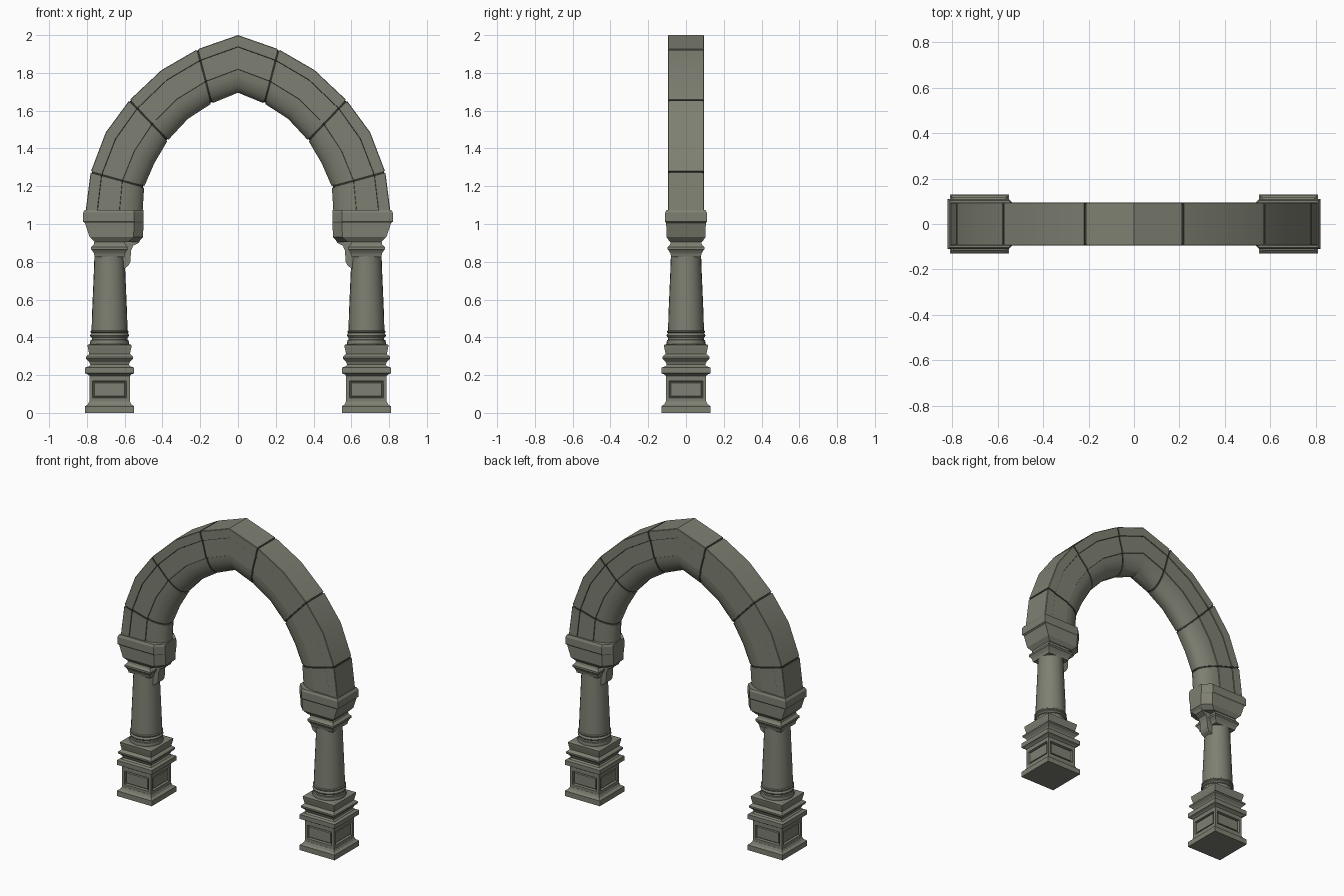
import bpy, bmesh, math
from mathutils import Vector

if "Cube" in bpy.data.objects:
    bpy.data.objects.remove(bpy.data.objects["Cube"])

CX = 0.68  # column centre line

stone = bpy.data.materials.new("stone")
stone.diffuse_color = (.21, .215, .168, 1)
stone.use_nodes = True
stone.node_tree.nodes["Principled BSDF"].inputs["Base Color"].default_value = stone.diffuse_color
dark_joint = bpy.data.materials.new("dark_joint")
dark_joint.diffuse_color = (.03, .03, .025, 1)
dark_joint.use_nodes = True
dark_joint.node_tree.nodes["Principled BSDF"].inputs["Base Color"].default_value = dark_joint.diffuse_color


def finish(name, bm, mirror=True, smooth=False, mat=stone):
    bmesh.ops.recalc_face_normals(bm, faces=bm.faces)
    me = bpy.data.meshes.new(name)
    bm.to_mesh(me)
    bm.free()
    me.materials.append(mat)
    ob = bpy.data.objects.new(name, me)
    bpy.context.collection.objects.link(ob)
    if mirror:
        ob.modifiers.new("mirror", 'MIRROR').use_axis[0] = True
    if smooth:
        bpy.ops.object.select_all(action='DESELECT')
        ob.select_set(True)
        bpy.context.view_layer.objects.active = ob
        bpy.ops.object.shade_smooth_by_angle(angle=math.radians(32))
    return ob


def loft(bm, rings):
    """Skin a list of closed point rings and cap both ends."""
    vs = [[bm.verts.new(p) for p in r] for r in rings]
    n = len(vs[0])
    for a, b in zip(vs, vs[1:]):
        for i in range(n):
            bm.faces.new((a[i], a[(i + 1) % n], b[(i + 1) % n], b[i]))
    bm.faces.new(vs[0])
    bm.faces.new(vs[-1])


def rect(x0, x1, y, z):
    return [(x0, -y, z), (x1, -y, z), (x1, y, z), (x0, y, z)]


def square_stack(name, profile):
    bm = bmesh.new()
    loft(bm, [rect(CX - h, CX + h, h, z) for h, z in profile])
    return finish(name, bm)


def turned(name, profile, n=24):
    bm = bmesh.new()
    loft(bm, [[(CX + r * math.cos(math.tau * i / n), r * math.sin(math.tau * i / n), z)
               for i in range(n)] for r, z in profile])
    return finish(name, bm, smooth=True)


# Plinth foot, pedestal cap and square base mouldings
square_stack("plinth_foot", [(.13, 0), (.13, .035), (.115, .045), (.108, .06)])
square_stack("pedestal_cap", [(.105, .195), (.118, .205), (.13, .21), (.13, .24), (.115, .245)])
square_stack("column_base", [(.115, .24), (.102, .255), (.108, .27), (.125, .287), (.125, .297),
                             (.108, .312), (.115, .345), (.117, .36), (.1, .365)])

# Pedestal with a framed panel on each side
bm = bmesh.new()
loft(bm, [rect(CX - .107, CX + .107, .107, z) for z in (.05, .063, .187, .205)])
bmesh.ops.recalc_face_normals(bm, faces=bm.faces)
sides = [f for f in bm.faces if abs(f.normal.z) < .1 and .1 < f.calc_center_median().z < .15]
for thick, depth in ((.024, 0), (.005, -.014), (.006, 0), (.004, .009)):
    bmesh.ops.inset_individual(bm, faces=sides, thickness=thick, depth=depth)
finish("pedestal", bm)

# Round shaft with ring mouldings
turned("shaft", [(.1, .355), (.104, .37), (.1, .385), (.094, .388), (.094, .398), (.1, .402),
                 (.103, .41), (.1, .418), (.096, .422), (.101, .427), (.101, .433), (.095, .437),
                 (.093, .52), (.083, .75), (.08, .835)])

# Square capital
square_stack("capital", [(.078, .825), (.083, .845), (.092, .86), (.097, .865), (.097, .877),
                         (.084, .89), (.08, .91), (.084, .935)])


# Impost block: chamfered inner corners, sloped outer side, top slab
def impost_ring(x0, x1, y, z, cut=.05):
    return [(x0, -y + cut, z), (x0 + cut, -y, z), (x1, -y, z),
            (x1, y, z), (x0 + cut, y, z), (x0, y - cut, z)]


bm = bmesh.new()
loft(bm, [impost_ring(.53, .76, .085, .905), impost_ring(.503, .785, .103, .93),
          impost_ring(.5, .81, .105, 1.005), impost_ring(.5, .82, .11, 1.012),
          impost_ring(.5, .82, .11, 1.06), impost_ring(.5, .81, .103, 1.075)])
finish("impost", bm)

# Scrolled bracket under the inner side of the impost
outline = [(.68, .92), (.515, .92), (.525, .9), (.555, .885), (.566, .86), (.57, .8),
           (.58, .78), (.605, .762), (.68, .762)]
bm = bmesh.new()
loft(bm, [[(x, y, z) for x, z in outline] for y in (-.035, .035)])
finish("bracket", bm)

# Pointed arch: matching outer and inner stations, springing to apex
outer = [(.807, 1.065), (.78, 1.275), (.70, 1.485), (.575, 1.655), (.405, 1.815), (.215, 1.925), (0, 2)]
inner = [(.505, 1.065), (.497, 1.197), (.443, 1.322), (.372, 1.442), (.265, 1.557), (.14, 1.638), (0, 1.695)]
stations = [(Vector((a[0], 0, a[1])), Vector((b[0], 0, b[1]))) for a, b in zip(outer, inner)]
flip = Vector((-1, 1, 1))
stations += [(a * flip, b * flip) for a, b in reversed(stations[:-1])]

# Cross-section: depth from outer to inner edge, and half width
half = [(0, .092), (.01, .095), (.2, .095), (.206, .091), (.59, .091), (.596, .086), (.7, .083),
        (.8, .074), (.89, .06), (.96, .042), (1, .02)]
section = half + [(t, -y) for t, y in reversed(half)]


def arch_ring(st, grow=1.0):
    a, b = st
    return [a.lerp(b, .5 + (t - .5) * grow) + Vector((0, y * grow, 0)) for t, y in section]


def nudge(st, towards, gap=.006):
    return tuple(p + (q - p).normalized() * gap for p, q in zip(st, towards))


# Separate arch stones with narrow joints
joints = [0, 1, 3, 5, 7, 9, 11, 12]
for k, (i, j) in enumerate(zip(joints, joints[1:])):
    s = stations[i:j + 1]
    first = s[0] if i == 0 else nudge(s[0], s[1])
    last = s[-1] if j == 12 else nudge(s[-1], s[-2])
    bm = bmesh.new()
    loft(bm, [arch_ring(x) for x in [first] + s[1:-1] + [last]])
    finish("keystone" if k == 3 else f"arch_stone_{k + 1}", bm, mirror=False, smooth=True)

# Recessed dark core seen at the joints
bm = bmesh.new()
loft(bm, [arch_ring(s, .96) for s in stations])
finish("arch_core", bm, mirror=False, mat=dark_joint)
